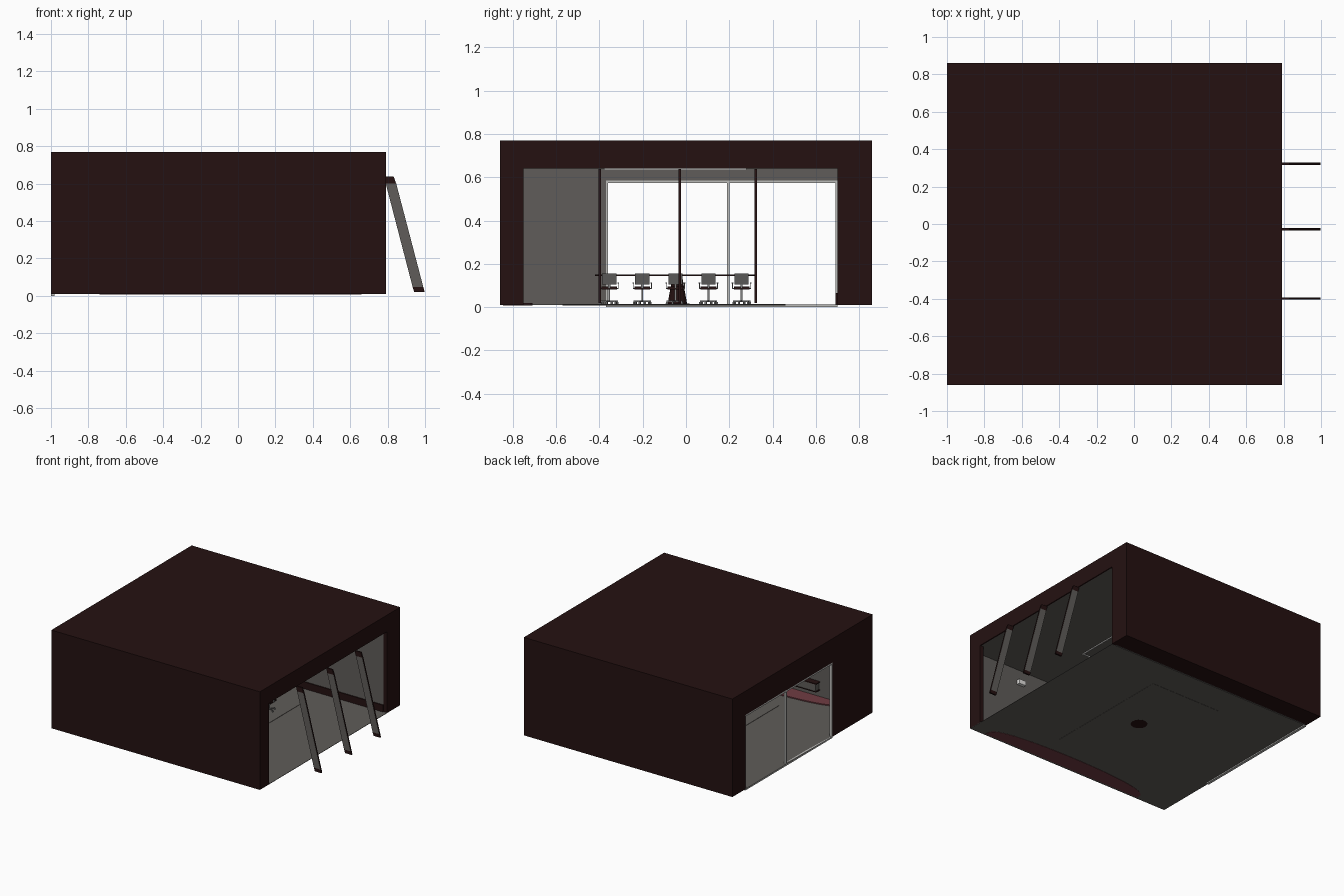
import bpy, bmesh, math
from mathutils import Matrix, Vector

if "Cube" in bpy.data.objects:
    bpy.data.objects.remove(bpy.data.objects["Cube"])


def mat(name, r, g, b):
    m = bpy.data.materials.new(name)
    m.diffuse_color = (r, g, b, 1)
    m.use_nodes = True
    m.node_tree.nodes["Principled BSDF"].inputs["Base Color"].default_value = m.diffuse_color
    return m


MAROON = mat("dark maroon", .018, .0055, .0055)
GREY = mat("warm grey", .115, .108, .10)
FRAME = mat("light frame", .50, .50, .48)
RED = mat("dusty red", .16, .045, .055)
CHAIR = mat("chair grey", .10, .098, .095)
METAL = mat("chair metal", .22, .22, .22)
LAMP = mat("lamp white", .75, .74, .72)


def finish(name, bm, *mats):
    bmesh.ops.recalc_face_normals(bm, faces=bm.faces)
    me = bpy.data.meshes.new(name)
    bm.to_mesh(me)
    bm.free()
    for m in mats:
        me.materials.append(m)
    ob = bpy.data.objects.new(name, me)
    bpy.context.collection.objects.link(ob)
    return ob


def add_box(bm, x0, x1, y0, y1, z0, z1):
    c = Vector(((x0 + x1) / 2, (y0 + y1) / 2, (z0 + z1) / 2))
    bmesh.ops.create_cube(bm, size=1, matrix=Matrix.Translation(c) @
                          Matrix.Diagonal((x1 - x0, y1 - y0, z1 - z0, 1)))


def boxes(name, m, *dims):
    bm = bmesh.new()
    for d in dims:
        add_box(bm, *d)
    return finish(name, bm, m)


def prism(name, pts, z0, z1, *mats):
    bm = bmesh.new()
    f = bm.faces.new([bm.verts.new((x, y, z0)) for x, y in pts])
    r = bmesh.ops.extrude_face_region(bm, geom=[f])
    for v in r["geom"]:
        if isinstance(v, bmesh.types.BMVert):
            v.co.z = z1
    return finish(name, bm, *mats)


# outer shell: roof, front and back walls, pieces around both openings
boxes("roof", MAROON, (-1, .79, -.86, .86, .65, .77))
boxes("front_wall", MAROON, (-1, .79, -.86, -.85, .01, .65))
boxes("back_wall", MAROON, (-1, .79, .71, .86, .01, .65))
boxes("right_surround", MAROON, (.76, .79, -.86, -.75, .01, .65),
      (.76, .79, .70, .86, .01, .65), (.78, .79, -.86, .86, .64, .65))
boxes("left_surround", MAROON, (-1, -.985, -.86, -.37, .01, .65),
      (-1, -.985, .70, .86, .01, .65), (-1, -.985, -.37, .70, .585, .65))

# inner linings
boxes("left_lining", GREY, (-.985, -.975, -.85, -.37, .012, .64),
      (-.985, -.975, -.37, .70, .585, .64))
boxes("front_lining", GREY, (-.975, .76, -.85, -.845, .012, .64))
boxes("back_lining", GREY, (-.985, .76, .70, .71, .012, .64))
boxes("ceiling", GREY, (-.985, .78, -.85, .71, .64, .65))
boxes("floor", GREY, (-1, .79, -.86, .70, .009, .012))
boxes("back_baseboard", MAROON, (-.97, .76, .692, .70, .012, .065))

# rug under the table
boxes("rug", GREY, (-.40, .21, -.57, .46, .0075, .0145))

# curved low platform along the front wall
arc = [(-.04 + .70 * math.cos(math.pi * i / 24),
        -.845 + .135 * math.sin(math.pi * i / 24) ** .6) for i in range(25)]
prism("curved_platform", arc, .007, .02, RED)
# low sideboard and board on the front wall
boxes("sideboard", GREY, (-.55, .35, -.845, -.80, .075, .13))
boxes("sideboard_trim", MAROON, (-.56, .36, -.845, -.795, .13, .137),
      (-.56, .36, -.845, -.795, .07, .075), (-.11, -.10, -.80, -.797, .075, .13))
boxes("wall_lamp", LAMP, (.31, .37, -.845, -.82, .52, .555))

# sliding window frames, two panels
bars = []
for a, b in ((-.37, .20), (.19, .70)):
    bars += [(-1, -.98, a, a + .009, 0, .585), (-1, -.98, b - .009, b, 0, .585),
             (-1, -.98, a, b, 0, .012), (-1, -.98, a, b, .573, .587)]
boxes("window_frames", FRAME, *bars)

# ceiling light ring
boxes("ceiling_light", LAMP, (-.25, -.24, -.38, .28, .634, .64),
      (.15, .16, -.38, .28, .634, .64), (-.25, .16, -.38, -.37, .634, .64),
      (-.25, .16, .27, .28, .634, .64))


# leaning sun fins: grey sides, dark edges and end caps
def fin(i, y):
    bm = bmesh.new()
    rows = [(.780, .832, .638), (.790, .846, .600), (.934, .991, .046), (.942, .998, .02)]
    for k in range(3):
        (a0, a1, za), (b0, b1, zb) = rows[k], rows[k + 1]
        lo = [bm.verts.new((x, y - .006, z)) for x, z in
              ((a0, za), (a1, za), (b1, zb), (b0, zb))]
        hi = [bm.verts.new(v.co + Vector((0, .012, 0))) for v in lo]
        for side in (lo, hi[::-1]):
            bm.faces.new(side).material_index = 1 if k == 1 else 0
        for j in (1, 3):
            n = (j + 1) % 4
            bm.faces.new((lo[j], lo[n], hi[n], hi[j]))
        if k == 0:
            bm.faces.new((lo[0], lo[1], hi[1], hi[0]))
        if k == 2:
            bm.faces.new((lo[2], lo[3], hi[3], hi[2]))
    bmesh.ops.remove_doubles(bm, verts=bm.verts, dist=.0002)
    finish(f"sun_fin_{i}", bm, MAROON, GREY)


for i, y in enumerate((-.398, -.028, .322)):
    fin(i, y)

# meeting table with rounded ends
TX, TY = -.08, -.05
top = []
for s, e in ((1, 0), (-1, math.pi)):
    for i in range(13):
        a = e + math.pi * i / 12
        top.append((TX + .12 * math.cos(a), TY + s * .25 + .12 * math.sin(a)))
prism("table_top", top, .143, .150, MAROON)
bm = bmesh.new()
bmesh.ops.create_cone(bm, cap_ends=True, segments=16, radius1=.045, radius2=.022,
                      depth=.128, matrix=Matrix.Translation((TX, TY + .01, .079)))
bmesh.ops.create_cone(bm, cap_ends=True, segments=16, radius1=.06, radius2=.055,
                      depth=.01, matrix=Matrix.Translation((TX, TY + .01, .012)))
finish("table_base", bm, MAROON)


# office chairs: facing +x locally, turned for the other side of the table
def chair(i, x, y, turn):
    bm = bmesh.new()
    add_box(bm, -.035, .035, -.036, .036, .082, .094)
    seat_faces = len(bm.faces)
    add_box(bm, -.042, -.034, -.033, .033, .105, .155)
    back_faces = len(bm.faces)
    add_box(bm, -.004, .004, -.004, .004, .025, .084)
    add_box(bm, -.042, -.036, -.005, .005, .085, .11)
    for s in (-1, 1):
        add_box(bm, -.025, .02, s * .042 - .004, s * .042 + .004, .108, .114)
        add_box(bm, -.004, .004, s * .042 - .002, s * .042 + .002, .084, .108)
        add_box(bm, -.004, .004, min(s * .03, s * .043), max(s * .03, s * .043), .084, .088)
    for k in range(5):
        n = len(bm.verts)
        add_box(bm, 0, .04, -.003, .003, .024, .03)
        add_box(bm, .035, .043, -.004, .004, .012, .024)
        bm.verts.ensure_lookup_table()
        bmesh.ops.rotate(bm, verts=bm.verts[n:], cent=(0, 0, 0),
                         matrix=Matrix.Rotation(math.tau * k / 5 + .3, 3, 'Z'))
    bm.faces.ensure_lookup_table()
    for f in bm.faces:
        f.material_index = 0 if f.index < 0 else 2
    for k, f in enumerate(bm.faces):
        f.material_index = 0 if k < seat_faces else 1 if k < back_faces else 2
    ob = finish(f"chair_{i}", bm, MAROON, CHAIR, METAL)
    ob.location = (x, y, 0)
    ob.rotation_euler.z = turn


for i in range(5):
    y = -.355 + i * .153
    chair(i, TX + .17, y, math.pi)
    chair(i + 5, TX - .17, y, 0)
